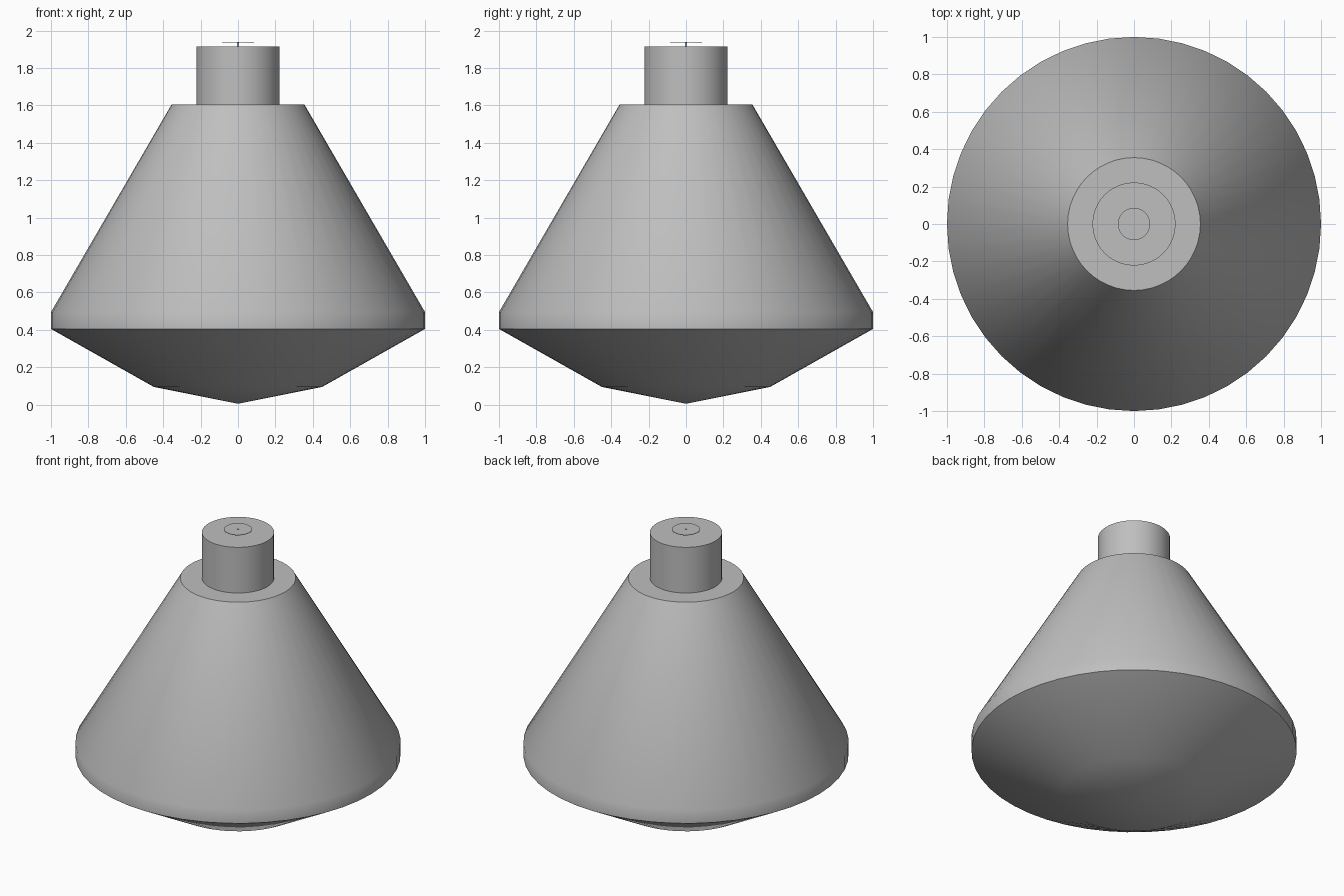
import bpy, bmesh, math

SEGMENTS = 48

cube = bpy.data.objects.get("Cube")
if cube:
    bpy.data.objects.remove(cube, do_unlink=True)

grey = bpy.data.materials.new("light grey")
grey.use_nodes = True
colour = (0.52, 0.52, 0.52, 1)
grey.diffuse_color = colour
grey.node_tree.nodes["Principled BSDF"].inputs["Base Color"].default_value = colour


def lathe(name, profile):
    """Spin a (radius, height) profile about the vertical axis."""
    bm = bmesh.new()
    verts = [bm.verts.new((r, 0, z)) for r, z in profile]
    edges = [bm.edges.new(pair) for pair in zip(verts, verts[1:])]
    bmesh.ops.spin(bm, geom=verts + edges, cent=(0, 0, 0), axis=(0, 0, 1),
                   angle=math.tau, steps=SEGMENTS, use_duplicate=False)
    bmesh.ops.remove_doubles(bm, verts=bm.verts, dist=0.0005)
    bmesh.ops.recalc_face_normals(bm, faces=bm.faces)
    mesh = bpy.data.meshes.new(name)
    bm.to_mesh(mesh)
    bm.free()
    mesh.materials.append(grey)
    obj = bpy.data.objects.new(name, mesh)
    bpy.context.collection.objects.link(obj)
    bpy.ops.object.select_all(action="DESELECT")
    obj.select_set(True)
    bpy.context.view_layer.objects.active = obj
    bpy.ops.object.shade_smooth_by_angle(angle=math.radians(35))


# Conical body with a short rim, shallow pointed base and cylindrical neck
lathe("body", [(0, 0.005), (0.45, 0.095), (1, 0.405), (1, 0.495),
               (0.355, 1.605), (0.222, 1.605), (0.222, 1.915), (0, 1.915)])

# Thin cap disc hovering over the neck, held by a tiny pin
lathe("cap_disc", [(0, 1.933), (0.086, 1.933), (0.086, 1.936), (0, 1.936)])
lathe("centre_pin", [(0, 1.91), (0.006, 1.91), (0.006, 1.938), (0, 1.938)])
